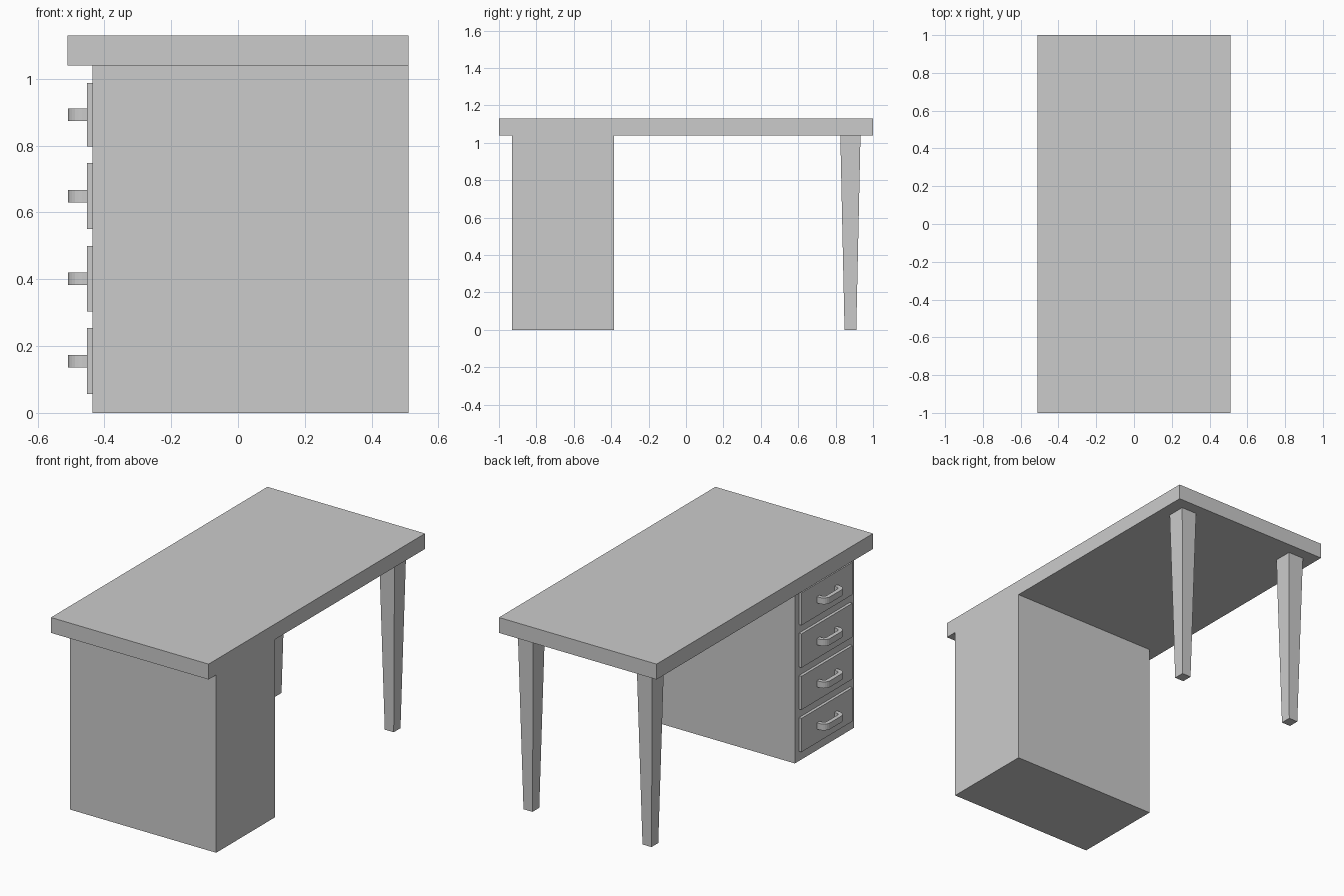
import bpy, bmesh
from math import sin, cos, pi

if "Cube" in bpy.data.objects:
    bpy.data.objects.remove(bpy.data.objects["Cube"])


def make_object(name, bm):
    bmesh.ops.recalc_face_normals(bm, faces=bm.faces)
    mesh = bpy.data.meshes.new(name)
    bm.to_mesh(mesh)
    bm.free()
    obj = bpy.data.objects.new(name, mesh)
    bpy.context.collection.objects.link(obj)
    return obj


def box(name, lo, hi, foot=1.0):
    """Box between two corners; foot scales the bottom face for a taper."""
    bm = bmesh.new()
    bmesh.ops.create_cube(bm, size=1)
    for v in bm.verts:
        k = foot if v.co.z < 0 else 1.0
        v.co.x *= k
        v.co.y *= k
        for i in range(3):
            v.co[i] = (lo[i] + hi[i]) / 2 + v.co[i] * (hi[i] - lo[i])
    return make_object(name, bm)


def u_profile(half, depth, radius, segs=6):
    """Half-to-half U outline in (outward, sideways), with rounded corners."""
    arc = [(depth - radius + radius * sin(a), -half + radius - radius * cos(a))
           for a in [i * pi / 2 / segs for i in range(segs + 1)]]
    side = [(0, -half)] + arc
    return side + [(d, -s) for d, s in reversed(side)]


def handle(name, x, y, z0, z1):
    outer = u_profile(0.092, 0.058, 0.042)
    inner = u_profile(0.068, 0.034, 0.018)
    bm = bmesh.new()
    rings = [[bm.verts.new((x - d, y + s, z)) for d, s in line]
             for line, z in ((outer, z0), (outer, z1), (inner, z1), (inner, z0))]
    for a, b in zip(rings, rings[1:] + rings[:1]):
        for i in range(len(a) - 1):
            bm.faces.new((a[i], a[i + 1], b[i + 1], b[i]))
    for end in (0, -1):
        bm.faces.new([r[end] for r in rings])
    return make_object(name, bm)


# Table top and drawer cabinet
box("table_top", (-0.51, -1, 1.04), (0.51, 1, 1.13))
box("drawer_cabinet", (-0.435, -0.93, 0), (0.51, -0.385, 1.04))

# Four drawer fronts, each with a rounded pull handle
for i, (z0, z1) in enumerate([(0.057, 0.254), (0.304, 0.5), (0.55, 0.748), (0.798, 0.988)], 1):
    box(f"drawer_front_{i}", (-0.452, -0.893, z0), (-0.43, -0.422, z1))
    mid = (z0 + z1) / 2
    handle(f"drawer_handle_{i}", -0.451, -0.657, mid - 0.019, mid + 0.018)

# Tapered legs at the open end
for name, x in (("front_leg", -0.385), ("back_leg", 0.385)):
    box(name, (x - 0.05, 0.825, 0), (x + 0.05, 0.933, 1.04), foot=0.58)
